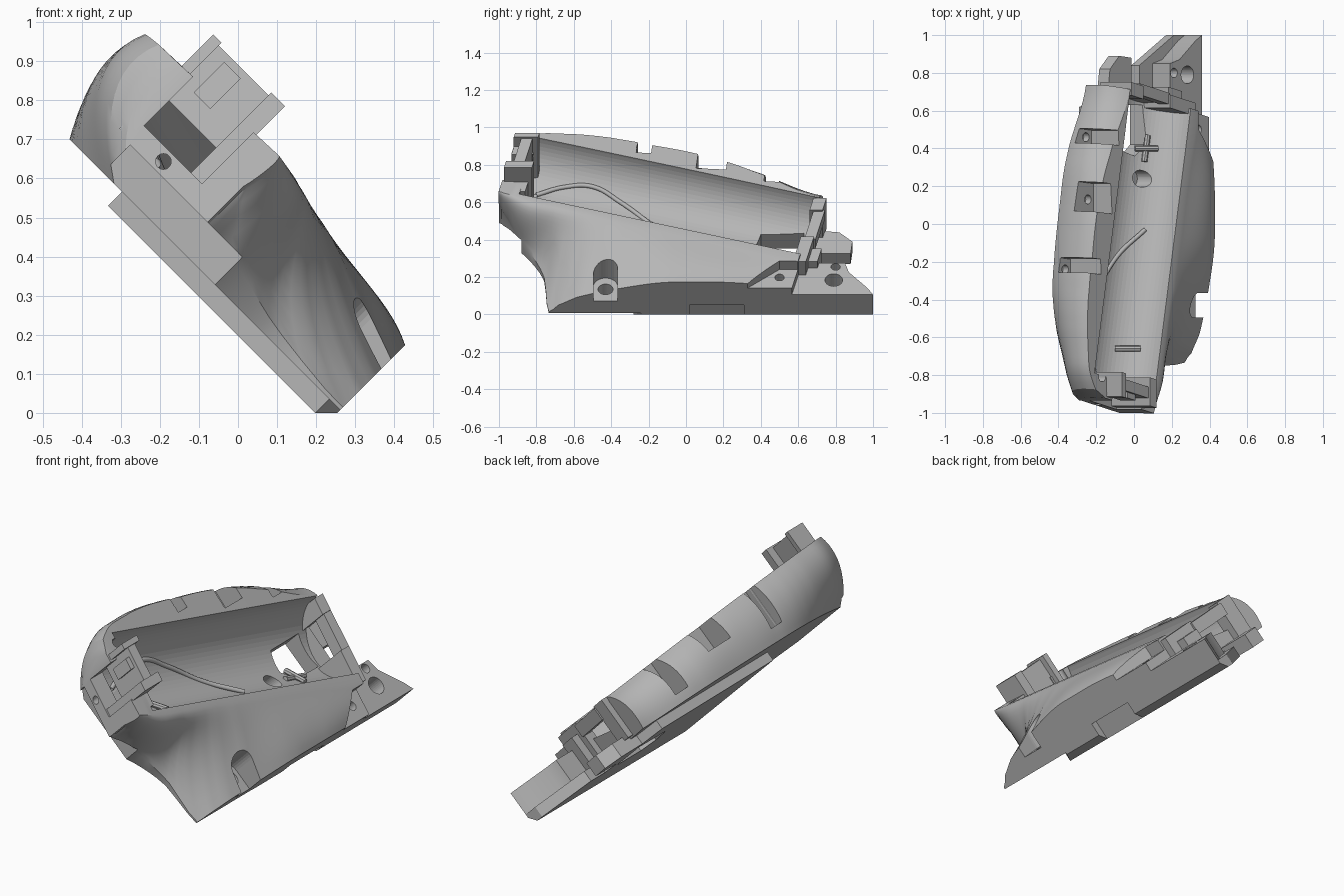
import bpy, bmesh, math
from mathutils import Vector, Matrix

cube = bpy.data.objects.get("Cube")
if cube:
    bpy.data.objects.remove(cube)

# One grey plastic
grey = bpy.data.materials.new("grey plastic")
grey.use_nodes = True
COLOUR = (0.47, 0.47, 0.47, 1)
grey.diffuse_color = COLOUR
grey.node_tree.nodes["Principled BSDF"].inputs["Base Color"].default_value = COLOUR

# Parts are built lying flat (across, along, up), then leaned over by 45 degrees
LEAN = Matrix.Rotation(math.radians(45), 4, 'Y')
RADIUS = 0.225


def rim_height(y):
    return 0.483 - 0.057 * y


def axis(y):
    """Centre of the battery trough at a given length."""
    return Vector((-0.395 + 0.24 * y, y, rim_height(y)))


def finish(name, bm, cutter=False):
    bmesh.ops.recalc_face_normals(bm, faces=bm.faces)
    bm.transform(LEAN)
    if not cutter and min(v.co.z for v in bm.verts) < -0.001:
        # Flat foot on the ground
        out = bmesh.ops.bisect_plane(bm, geom=bm.verts[:] + bm.edges[:] + bm.faces[:],
                                     plane_co=(0, 0, 0), plane_no=(0, 0, 1), clear_inner=True)
        rim = [e for e in out["geom_cut"] if isinstance(e, bmesh.types.BMEdge)]
        bmesh.ops.holes_fill(bm, edges=rim)
        bmesh.ops.recalc_face_normals(bm, faces=bm.faces)
    mesh = bpy.data.meshes.new(name)
    bm.to_mesh(mesh)
    bm.free()
    ob = bpy.data.objects.new(name, mesh)
    bpy.context.collection.objects.link(ob)
    mesh.materials.append(grey)
    if cutter:
        ob.hide_render = True
        ob.hide_viewport = True
    return ob


def prism(name, outline, low, high, cutter=False):
    """Outline seen from above, raised from low to high."""
    bm = bmesh.new()
    face = bm.faces.new([bm.verts.new((u, y, low)) for u, y in outline])
    out = bmesh.ops.extrude_face_region(bm, geom=[face])
    top = [v for v in out["geom"] if isinstance(v, bmesh.types.BMVert)]
    bmesh.ops.translate(bm, verts=top, vec=(0, 0, high - low))
    return finish(name, bm, cutter)


def box(name, us, ys, vs, cutter=False, skew=0.0):
    """Box whose ends may be skewed to sit square to the trough."""
    outline = [(u, y - skew * (u + 0.4)) for u, y in
               ((us[0], ys[0]), (us[1], ys[0]), (us[1], ys[1]), (us[0], ys[1]))]
    return prism(name, outline, vs[0], vs[1], cutter)


def rod(name, start, end, radius, cutter=False, sides=32):
    start, end = Vector(start), Vector(end)
    bm = bmesh.new()
    turn = (end - start).to_track_quat('Z', 'Y').to_matrix().to_4x4()
    bmesh.ops.create_cone(bm, cap_ends=True, segments=sides, radius1=radius, radius2=radius,
                          depth=(end - start).length,
                          matrix=Matrix.Translation((start + end) / 2) @ turn)
    return finish(name, bm, cutter)


def cut(ob, cutters):
    for c in cutters:
        mod = ob.modifiers.new(c.name, 'BOOLEAN')
        mod.operation = 'DIFFERENCE'
        mod.solver = 'EXACT'
        mod.object = c


def bezier(points, steps=12):
    for i in range(steps + 1):
        row = [Vector(p) for p in points]
        while len(row) > 1:
            row = [a.lerp(b, i / steps) for a, b in zip(row, row[1:])]
        yield row[0]


# Grip shell: station, left base, left top, right rim, bend across/up, right foot across/up
STATIONS = [
    (-1.0, -.58, -.74, -.39, -.39, .46, -.40, .42),
    (-.97, -.62, -.81, -.38, -.36, .42, -.38, .38),
    (-.88, -.67, -.85, -.35, -.29, .36, -.30, .28),
    (-.78, -.72, -.855, -.32, -.25, .32, -.20, .25),
    (-.68, -.76, -.855, -.30, -.22, .32, -.06, .22),
    (-.60, -.78, -.85, -.28, -.18, .33, .18, .20),
    (-.55, -.79, -.845, -.27, -.15, .36, .18, .25),
    (-.45, -.80, -.83, -.25, -.08, .40, .18, .31),
    (-.30, -.79, -.80, -.21, -.02, .44, .18, .36),
    (0.0, -.75, -.74, -.14, .06, .475, .18, .42),
    (0.3, -.69, -.635, -.07, .10, .465, .18, .425),
    (0.7, -.55, -.46, .03, .12, .43, .18, .395),
]
BASE, SKEW = 0.19, 0.23


def blend(s):
    """Station on a smooth curve that never overshoots its neighbours."""
    last = len(STATIONS) - 1
    i = max(k for k in range(last) if STATIONS[k][0] <= s)
    p, a, b, q = (STATIONS[min(max(k, 0), last)] for k in range(i - 1, i + 3))
    t = (s - a[0]) / (b[0] - a[0])
    for w, x, y, z in zip(p[1:], a[1:], b[1:], q[1:]):
        value = x + t / 2 * (y - w + t * (2 * w - 5 * x + 4 * y - z + t * (3 * x - 3 * y + z - w)))
        yield min(max(value, min(x, y)), max(x, y))


bm = bmesh.new()
rings = []
marks = [STATIONS[-1][0]]
for a, b in zip(STATIONS, STATIONS[1:]):
    n = max(2, round((b[0] - a[0]) / 0.03))
    marks += [a[0] + (b[0] - a[0]) * k / n for k in range(n)]
for s in sorted(marks):
    lb, lt, rr, cu, cv, fu, fv = blend(s)
    rim = rim_height(s)
    shoulder = min(0.08, 0.01 + 0.4 * (s + 1))
    bulge = 0.075 - 0.02 * (s + 1)
    pts = list(bezier([(lb, BASE), (min(lb, lt) - bulge, 0.35), (lt, rim - 0.015)]))
    pts += list(bezier([(rr, rim), (rr + shoulder, rim - 0.01), (cu, cv), (fu, fv)]))
    pts.append(Vector((fu, BASE)))
    rings.append([bm.verts.new((u, s - SKEW * (u + 0.4), v)) for u, v in pts])
for a, b in zip(rings, rings[1:]):
    for i in range(len(a)):
        j = (i + 1) % len(a)
        bm.faces.new((a[i], a[j], b[j], b[i]))
bm.faces.new(rings[0])
bm.faces.new(rings[-1])
shell = finish("grip_shell", bm)

# Trough, openings, screw pockets and ledges cut out of the shell
key_cutter = box("key_recess_cutter", (.14, .3), (.02, .31), (0, .25), True)
floor_cutter = prism("floor_opening_cutter", [(-.36, .40), (-.24, .36), (-.17, .42), (-.17, .63), (-.36, .63)],
                     0, .3, True)
cutters = [
    rod("trough_cutter", axis(-0.84), axis(0.67), RADIUS, True, 64),
    box("front_opening_cutter", (-.69, -.48), (-1.1, -.75), (.35, .8), True, SKEW),
    box("front_step_cutter", (-.68, 0), (-1.2, -.88), (.1, .29), True),
    prism("rear_ledge_cutter", [(.18, .33), (.3, .33), (.3, .8), (.04, .8), (.04, .5)], .38, .6, True),
    rod("foot_pocket_cutter", (.07, -.43, .28), (.07, -.43, .7), .065, True),
    box("foot_slot_cutter", (.07, .3), (-.495, -.365), (.28, .7), True),
    rod("foot_hole_cutter", (.09, -.43, .1), (.09, -.43, .5), .04, True),
    rod("ledge_hole_cutter", (.10, .5, .25), (.10, .5, .5), .025, True),
    rod("trough_hole_cutter", (-.22, .24, .1), (-.22, .24, .4), .045, True),
    rod("front_hole_cutter", (-.59, -1.1, .32), (-.59, -.7, .32), .02, True),
    rod("rim_hole_cutter", (-.76, -.81, .35), (-.76, -.81, .7), .025, True),
    key_cutter,
    floor_cutter,
]
for y, half, inner, floor in ((.44, .04, -.56, .24), (.11, .08, -.635, .33), (-.26, .04, -.735, .26)):
    cutters.append(box("notch_cutter", (-1, inner), (y - half, y + half), (floor, .8), True, .1))
    cutters.append(rod("notch_hole_cutter", (inner - .04, y + .02, floor - .04),
                       (inner - .04, y + .02, .5), .024, True))
cut(shell, cutters)

# Mating plate under the shell
plate = prism("base_plate", [(-.61, -.28), (.14, -.28), (.18, -.24), (.18, .62), (-.16, .72), (-.55, .62)], .14, .2)
cut(plate, [key_cutter, floor_cutter])

# Rear mounting plate with two holes
rear = prism("rear_mount", [(-.06, .6), (.18, .56), (.18, 1), (.13, .97), (.01, .87), (-.06, .85)], .14, .33)
cut(rear, [rod("mount_hole_cutter", (.07, .79, 0), (.07, .79, .5), .047, True),
           rod("small_mount_hole_cutter", (-.03, .8, 0), (-.03, .8, .5), .025, True)])
prism("rear_mount_foot", [(-.16, .6), (.18, .6), (.18, 1), (.10, 1), (-.16, .84)], .14, .2)

# Rear hook and stepped end wall
prism("rear_hook", [(-.42, .66), (-.24, .66), (-.24, .88), (-.33, .89), (-.40, .82)], .14, .22)
box("rear_wall_top", (-.45, -.36), (.67, .74), (.2, .43), skew=SKEW)
box("rear_wall_side", (-.16, .03), (.67, .74), (.2, .43), skew=SKEW)
box("rear_wall_bridge", (-.37, -.15), (.69, .75), (.35, .42), skew=SKEW)
box("rear_wall_step", (-.12, -.02), (.72, .79), (.2, .38), skew=SKEW)

# Front terminal holder: two cheeks, a back web and a lower lip
box("front_cheek_upper", (-.73, -.70), (-.99, -.86), (.30, .64), skew=SKEW)
box("front_cheek_lower", (-.52, -.47), (-.99, -.84), (.30, .64), skew=SKEW)
box("front_web", (-.71, -.50), (-.95, -.89), (.44, .63), skew=SKEW)
box("front_web_rib", (-.66, -.60), (-.98, -.94), (.50, .61), skew=SKEW)
box("front_lip", (-.48, -.40), (-.99, -.86), (.36, .53), skew=SKEW)


# Raised details on the trough wall
def on_wall(y, degrees):
    a = math.radians(degrees)
    return axis(y) + RADIUS * Vector((math.sin(a), 0, -math.cos(a)))


curve = bpy.data.curves.new("wire_ridge", 'CURVE')
curve.dimensions = '3D'
curve.bevel_depth = 0.012
path = [(-.80, -3), (-.65, -25), (-.5, -34), (-.35, -20), (-.17, 10), (-.03, 45)]
spline = curve.splines.new('BEZIER')
spline.bezier_points.add(len(path) - 1)
for point, (y, deg) in zip(spline.bezier_points, path):
    point.co = LEAN @ on_wall(y, deg)
    point.handle_left_type = point.handle_right_type = 'AUTO'
curve.materials.append(grey)
ridge = bpy.data.objects.new("wire_ridge", curve)
bpy.context.collection.objects.link(ridge)

rod("plus_mark_long", on_wall(.33, 32), on_wall(.47, 32), .016, sides=8)
rod("plus_mark_cross", on_wall(.40, 16), on_wall(.40, 48), .016, sides=8)
rod("minus_mark", on_wall(-.66, 25), on_wall(-.66, 60), .016, sides=8)

# Smooth shading with crisp edges
bpy.ops.object.select_all(action='DESELECT')
for ob in (shell, rear):
    ob.select_set(True)
bpy.context.view_layer.objects.active = shell
bpy.ops.object.shade_smooth_by_angle(angle=math.radians(30))
